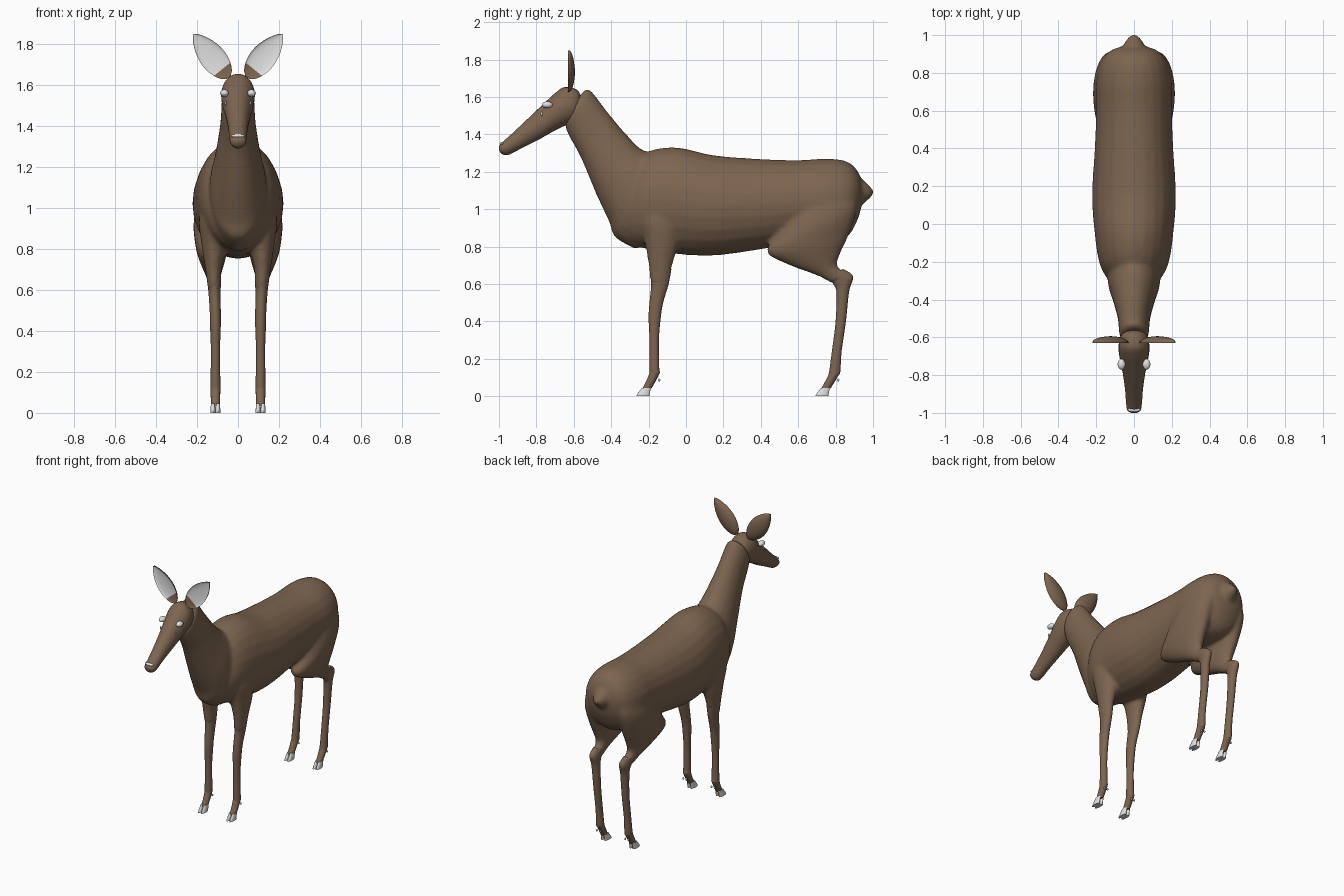
import bpy
import bmesh
from math import sin, cos, pi, radians
from mathutils import Vector

cube = bpy.data.objects.get("Cube")
if cube:
    bpy.data.objects.remove(cube, do_unlink=True)


def material(name, rgb):
    mat = bpy.data.materials.new(name)
    mat.use_nodes = True
    mat.diffuse_color = (*rgb, 1)
    mat.node_tree.nodes["Principled BSDF"].inputs["Base Color"].default_value = (*rgb, 1)
    return mat


BROWN = material("brown fur", (0.205, 0.13, 0.08))
PALE = material("pale grey", (0.75, 0.75, 0.75))


def finish(name, bm, *mats):
    """Turn a bmesh into a smooth-shaded object."""
    bmesh.ops.recalc_face_normals(bm, faces=bm.faces)
    mesh = bpy.data.meshes.new(name)
    bm.to_mesh(mesh)
    bm.free()
    for mat in mats:
        mesh.materials.append(mat)
    mesh.shade_smooth()
    mesh.set_sharp_from_angle(angle=radians(50))
    obj = bpy.data.objects.new(name, mesh)
    bpy.context.collection.objects.link(obj)
    return obj


def spline(rows, steps):
    """Smoothly interpolate the rows of numbers."""
    out = []
    for i in range(len(rows) - 1):
        p0, p1 = rows[max(i - 1, 0)], rows[i]
        p2, p3 = rows[i + 1], rows[min(i + 2, len(rows) - 1)]
        for s in range(steps):
            t = s / steps
            out.append([b + t / 2 * (c - a + t * (2 * a - 5 * b + 4 * c - d + t * (3 * (b - c) + d - a)))
                        for a, b, c, d in zip(p0, p1, p2, p3)])
    out.append(rows[-1])
    return out


def skin(bm, rings):
    """Bridge rings of points into a closed tube."""
    loops = [[bm.verts.new(p) for p in ring] for ring in rings]
    n = len(loops[0])
    strips = []
    for a, b in zip(loops, loops[1:]):
        strips.append([bm.faces.new((a[k], a[(k + 1) % n], b[(k + 1) % n], b[k])) for k in range(n)])
    bm.faces.new(loops[0][::-1])
    bm.faces.new(loops[-1])
    return strips


def loft(bm, rows, side=1, sides=24, steps=5):
    """Each row: one edge (y, z), opposite edge (y, z), centre x, half width."""
    rings = []
    for y0, z0, y1, z1, cx, w in spline(rows, steps):
        ring = []
        for k in range(sides):
            a = 2 * pi * k / sides
            f = (1 + cos(a)) / 2
            ring.append((side * (cx + w * sin(a)), y0 + (y1 - y0) * f, z0 + (z1 - z0) * f))
        rings.append(ring)
    skin(bm, rings)


def part(name, rows, mat=BROWN, side=1, **kw):
    bm = bmesh.new()
    loft(bm, rows, side, **kw)
    return finish(name, bm, mat)


def ball(name, centre, size, mat=PALE):
    bm = bmesh.new()
    bmesh.ops.create_uvsphere(bm, u_segments=16, v_segments=10, radius=1)
    for v in bm.verts:
        v.co = Vector(centre) + Vector(size) * v.co
    return finish(name, bm, mat)


TORSO = [(-.40, .93, -.36, 1.12, 0, .05), (-.31, .82, -.27, 1.25, 0, .14),
         (-.2, .785, -.2, 1.31, 0, .185), (-.05, .76, -.05, 1.33, 0, .208),
         (.15, .752, .15, 1.288, 0, .222), (.4, .785, .4, 1.268, 0, .208),
         (.6, .82, .6, 1.262, 0, .2), (.75, .82, .75, 1.27, 0, .2),
         (.86, .85, .86, 1.255, 0, .175), (.92, .95, .92, 1.2, 0, .12),
         (.945, 1.05, .945, 1.12, 0, .04)]
NECK = [(-.62, 1.52, -.55, 1.63, 0, .055), (-.645, 1.44, -.51, 1.635, 0, .077),
        (-.56, 1.27, -.42, 1.52, 0, .087), (-.48, 1.08, -.31, 1.39, 0, .112),
        (-.41, .93, -.22, 1.31, 0, .137), (-.38, .85, -.05, 1.25, 0, .14),
        (-.27, .785, .05, 1.1, 0, .11)]
TAIL = [(.88, .98, .88, 1.2, 0, .08), (.95, 1.03, .945, 1.16, 0, .055),
        (.985, 1.06, .98, 1.125, 0, .035), (1.005, 1.085, 1.005, 1.1, 0, .01)]
SHOULDER = [(-.25, 1.1, -.08, 1.1, .1, .05), (-.25, .95, -.03, .95, .11, .08),
            (-.22, .82, -.04, .82, .115, .063), (-.2, .7, -.073, .7, .119, .04),
            (-.19, .6, -.093, .6, .115, .032)]
THIGH = [(.6, 1.17, .9, 1.13, .1, .07), (.5, .89, .915, 1, .12, .095),
         (.43, .775, .865, .85, .127, .08), (.53, .71, .825, .76, .125, .06),
         (.7, .645, .81, .695, .12, .037), (.785, .6, .885, .645, .115, .03)]
FRONT_LEG = [(-.192, .68, -.078, .68, .118, .036), (-.186, .6, -.093, .6, .115, .03),
             (-.195, .5, -.122, .5, .111, .027), (-.2, .42, -.135, .42, .11, .026),
             (-.195, .3, -.145, .3, .11, .022), (-.196, .15, -.143, .15, .11, .024),
             (-.2, .11, -.142, .12, .11, .024), (-.235, .035, -.185, .04, .11, .021)]
HIND_LEG = [(.76, .635, .84, .68, .118, .03), (.79, .595, .893, .64, .115, .029),
            (.805, .55, .872, .56, .112, .027), (.8, .4, .855, .4, .11, .023),
            (.78, .24, .832, .24, .11, .022), (.765, .13, .825, .13, .11, .024),
            (.755, .1, .815, .11, .11, .024), (.72, .035, .772, .04, .11, .021)]
HEAD = [(-.57, 1.53, -.56, 1.6, 0, .04), (-.6, 1.47, -.585, 1.64, 0, .07),
        (-.65, 1.445, -.65, 1.652, 0, .082), (-.72, 1.41, -.7, 1.62, 0, .076),
        (-.79, 1.37, -.76, 1.565, 0, .062), (-.88, 1.325, -.86, 1.47, 0, .048),
        (-.95, 1.29, -.94, 1.395, 0, .042), (-.985, 1.295, -.985, 1.355, 0, .036),
        (-1, 1.315, -1, 1.335, 0, .015)]

# Torso, neck, tail, shoulders and thighs fused into one skin
bm = bmesh.new()
for rows in (TORSO, NECK, TAIL):
    loft(bm, rows)
for side in (1, -1):
    loft(bm, SHOULDER, side)
    loft(bm, THIGH, side)
body = finish("body", bm, BROWN)
remesh = body.modifiers.new("fuse", 'REMESH')
remesh.mode = 'VOXEL'
remesh.voxel_size = 0.012
remesh.use_smooth_shade = True
blend = body.modifiers.new("blend", 'SMOOTH')
blend.factor = 0.5
blend.iterations = 6

# Head and pale nose band
part("head", HEAD)
ball("nose_band", (0, -.984, 1.35), (.034, .012, .009))


def ear(name, side):
    """Cupped leaf with a pale inner face."""
    base, tip = Vector((.045, 0, 1.635)), Vector((.217, 0, 1.847))
    axis = tip - base
    across = Vector((-axis.z, 0, axis.x)).normalized()
    count, sides = 16, 20
    rings = []
    for i in range(count + 1):
        u = i / count
        leaf = max(sin(pi * u ** 0.9), 0) ** 0.7
        w = 0.056 * leaf + 0.012 * (1 - u) + 0.001
        ring = []
        for k in range(sides):
            a = 2 * pi * k / sides
            depth = sin(a) * (0.036 if sin(a) > 0 else -0.012) * (0.3 + 0.7 * leaf)
            p = base + axis * u + across * (w * cos(a))
            ring.append((side * p.x, -.63 + depth, p.z))
        rings.append(ring)
    bm = bmesh.new()
    for i, strip in enumerate(skin(bm, rings)):
        for k, face in enumerate(strip):
            if k >= sides // 2 and i >= 3:
                face.material_index = 1
    finish(name, bm, BROWN, PALE)


# Paired parts
for side, label in ((1, "left"), (-1, "right")):
    ear(label + "_ear", side)
    ball(label + "_eye", (side * .066, -.742, 1.558), (.021, .029, .018))
    ball(label + "_tear_mark", (side * .06, -.772, 1.51), (.005, .006, .012))
    for end, rows, toe in (("front", FRONT_LEG, -.267), ("hind", HIND_LEG, .69)):
        name = label + "_" + end
        part(name + "_leg", rows, side=side)
        # Cloven hoof and dewclaws
        for half, offset in (("inner", -.012), ("outer", .012)):
            x = .11 + offset
            hoof = [(toe, 0, toe + .072, 0, x, .012), (toe + .008, .014, toe + .073, .014, x, .012),
                    (toe + .032, .045, toe + .08, .045, x, .01)]
            part(name + "_" + half + "_hoof", hoof, PALE, side, sides=16, steps=2)
            ball(name + "_" + half + "_dewclaw", (side * x, toe + .123, .086), (.006, .007, .008))
